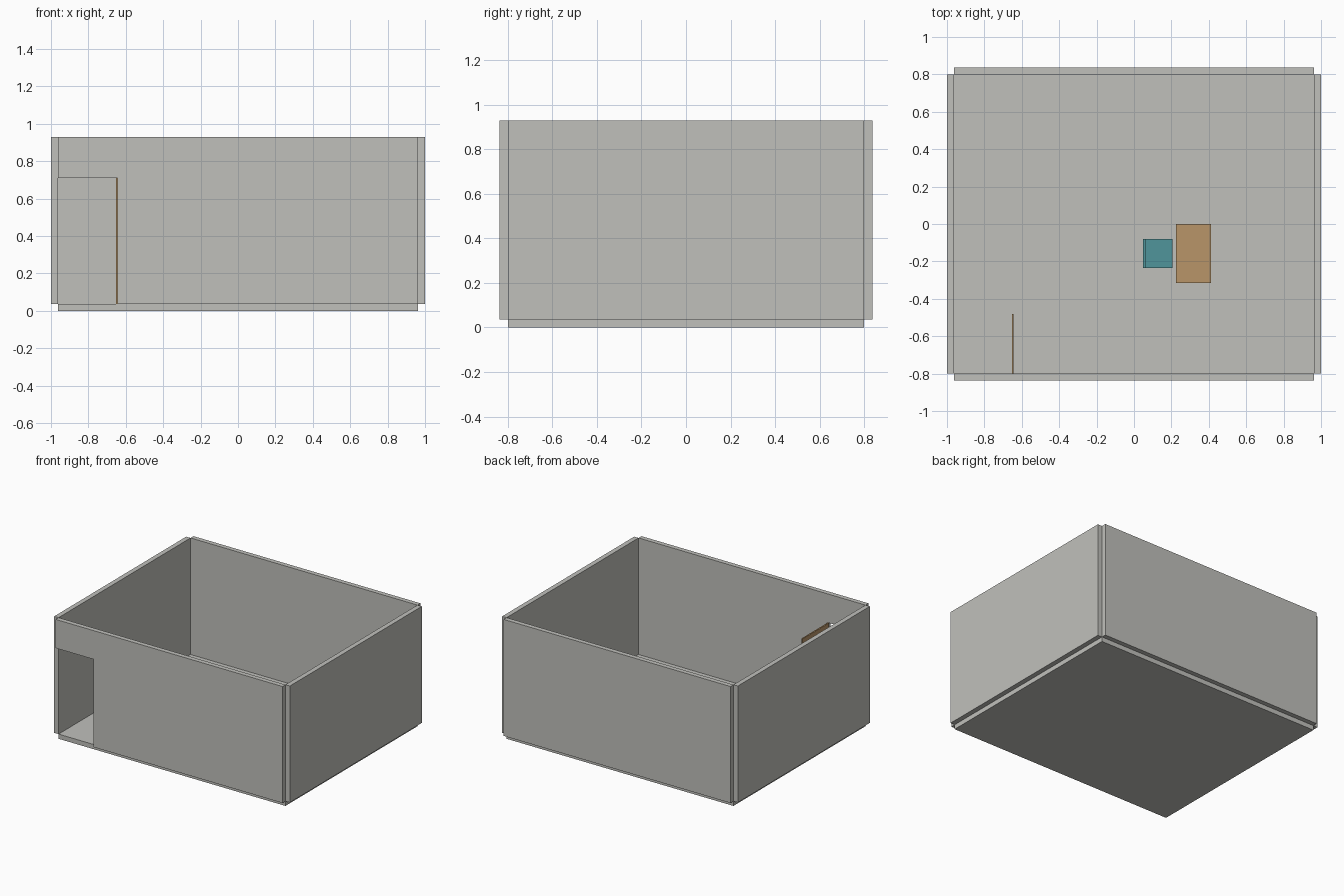
import bpy
import bmesh

cube = bpy.data.objects.get("Cube")
if cube:
    bpy.data.objects.remove(cube, do_unlink=True)


def make_material(name, color):
    mat = bpy.data.materials.new(name)
    mat.use_nodes = True
    mat.diffuse_color = (*color, 1)
    mat.node_tree.nodes["Principled BSDF"].inputs["Base Color"].default_value = (*color, 1)
    return mat


GREY = make_material("warm grey", (0.53, 0.53, 0.50))
WOOD = make_material("light wood", (0.48, 0.30, 0.14))
TEAL = make_material("teal", (0.08, 0.30, 0.33))


def finish(bm, name, mat):
    bmesh.ops.recalc_face_normals(bm, faces=bm.faces)
    mesh = bpy.data.meshes.new(name)
    bm.to_mesh(mesh)
    bm.free()
    mesh.materials.append(mat)
    obj = bpy.data.objects.new(name, mesh)
    bpy.context.collection.objects.link(obj)
    return obj


def box(name, mat, x, y, z):
    """Box from (low, high) ranges on each axis."""
    bm = bmesh.new()
    bmesh.ops.create_cube(bm, size=1)
    for v in bm.verts:
        v.co = [r[0] if c < 0 else r[1] for c, r in zip(v.co, (x, y, z))]
    return finish(bm, name, mat)


def legs(name, mat, x, y, z, t):
    """Four square legs at the corners of a rectangle."""
    for i, xs in enumerate(((x[0], x[0] + t), (x[1] - t, x[1]))):
        for j, ys in enumerate(((y[0], y[0] + t), (y[1] - t, y[1]))):
            box(f"{name}_{('right', 'left')[i]}_{('front', 'back')[j]}", mat, xs, ys, z)


# Room dimensions
IN_X, IN_Y = 0.963, 0.80
WALL, FLOOR, TOP = 0.036, 0.036, 0.93
DOOR_X, DOOR_TOP = -0.643, 0.71
wall_z = (FLOOR, TOP)

# Floor slab and plain walls
box("floor_slab", GREY, (-IN_X, IN_X), (-IN_Y, IN_Y), (0, FLOOR))
box("left_wall", GREY, (IN_X, 1), (-IN_Y, IN_Y), wall_z)
box("right_wall", GREY, (-1, -IN_X), (-IN_Y, IN_Y), wall_z)
box("back_wall", GREY, (-IN_X, IN_X), (IN_Y, IN_Y + WALL), wall_z)

# Front wall: profile with the doorway left out, extruded to thickness
profile = [(DOOR_X, FLOOR), (IN_X, FLOOR), (IN_X, TOP),
           (-IN_X, TOP), (-IN_X, DOOR_TOP), (DOOR_X, DOOR_TOP)]
bm = bmesh.new()
face = bm.faces.new([bm.verts.new((x, -IN_Y - WALL, z)) for x, z in profile])
new = bmesh.ops.extrude_face_region(bm, geom=[face])["geom"]
bmesh.ops.translate(bm, vec=(0, WALL, 0),
                    verts=[g for g in new if isinstance(g, bmesh.types.BMVert)])
finish(bm, "front_wall", GREY)

# Door leaf standing open into the room
box("open_door", WOOD, (DOOR_X - 0.01, DOOR_X), (-IN_Y, -0.48), (FLOOR, DOOR_TOP))

# Desk
desk_x, desk_y = (0.225, 0.413), (-0.315, 0.0)
box("desk_top", WOOD, desk_x, desk_y, (0.27, 0.285))
legs("desk_leg", WOOD, desk_x, desk_y, (FLOOR, 0.27), 0.015)

# Chair facing the desk
chair_x, chair_y = (0.048, 0.205), (-0.235, -0.08)
box("chair_seat", TEAL, chair_x, chair_y, (0.17, 0.187))
box("chair_back", TEAL, (0.048, 0.062), chair_y, (0.187, 0.32))
legs("chair_leg", TEAL, chair_x, chair_y, (FLOOR, 0.17), 0.012)
